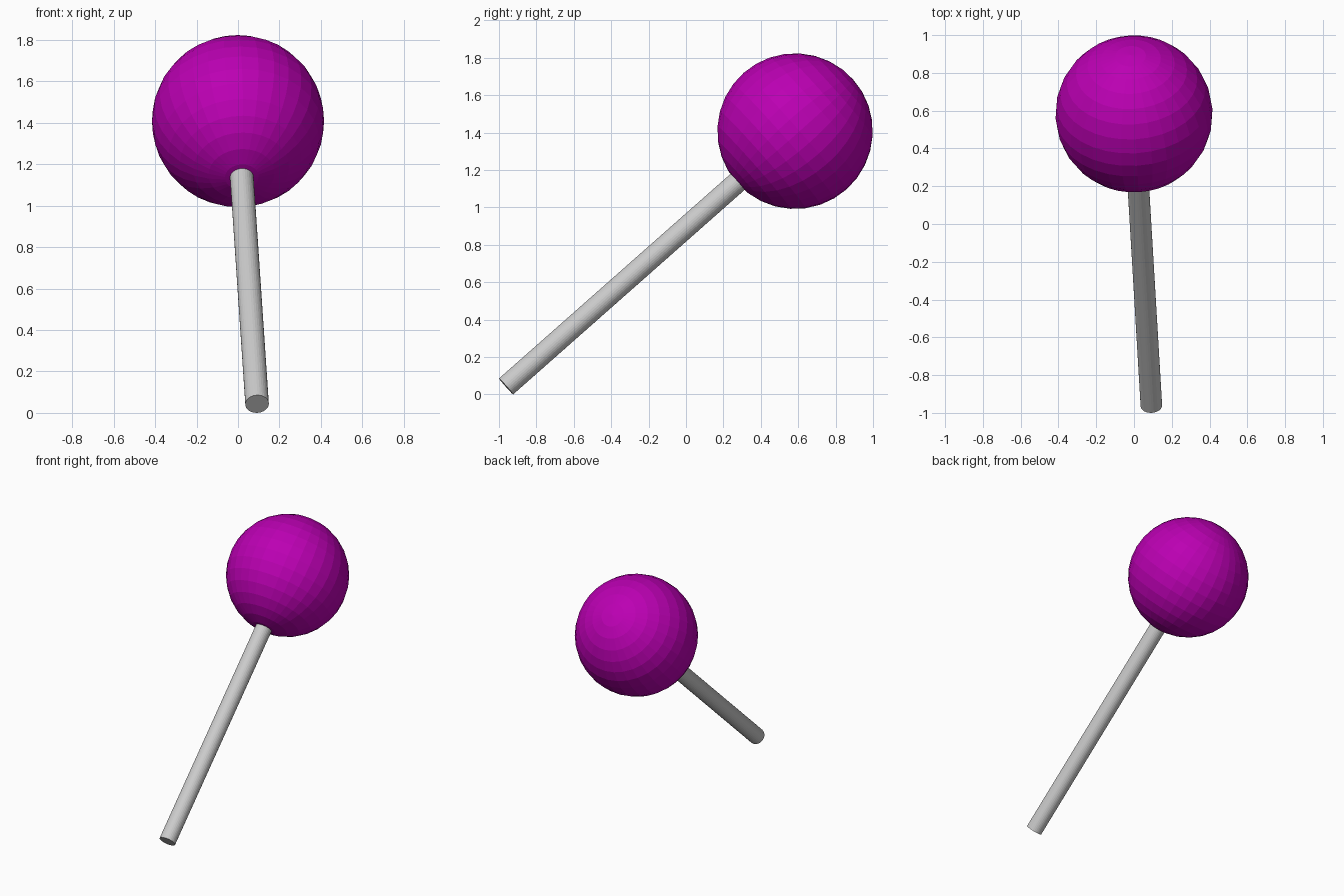
import bpy
from mathutils import Vector

if "Cube" in bpy.data.objects:
    bpy.data.objects.remove(bpy.data.objects["Cube"])

BALL_CENTRE = Vector((0, 0.583, 1.408))
BALL_RADIUS = 0.416
STICK_END = Vector((0.092, -0.962, 0.043))
STICK_RADIUS = 0.057

axis = (BALL_CENTRE - STICK_END).normalized()
tilt = axis.to_track_quat('Z', 'Y').to_euler()

# Faceted ball, its poles lined up with the stick
bpy.ops.mesh.primitive_uv_sphere_add(segments=32, ring_count=16, radius=BALL_RADIUS,
                                     location=BALL_CENTRE, rotation=tilt)
ball = bpy.context.object
ball.name = "ball"
purple = bpy.data.materials.new("purple")
purple.diffuse_color = (0.5, 0.0, 0.45, 1)
purple.use_nodes = True
purple.node_tree.nodes["Principled BSDF"].inputs["Base Color"].default_value = purple.diffuse_color
ball.data.materials.append(purple)

# Leaning stick, its top sunk a little into the ball
stick_top = BALL_CENTRE - axis * (BALL_RADIUS - 0.05)
bpy.ops.mesh.primitive_cylinder_add(vertices=32, radius=STICK_RADIUS,
                                    depth=(stick_top - STICK_END).length,
                                    location=(stick_top + STICK_END) / 2, rotation=tilt)
bpy.context.object.name = "stick"
